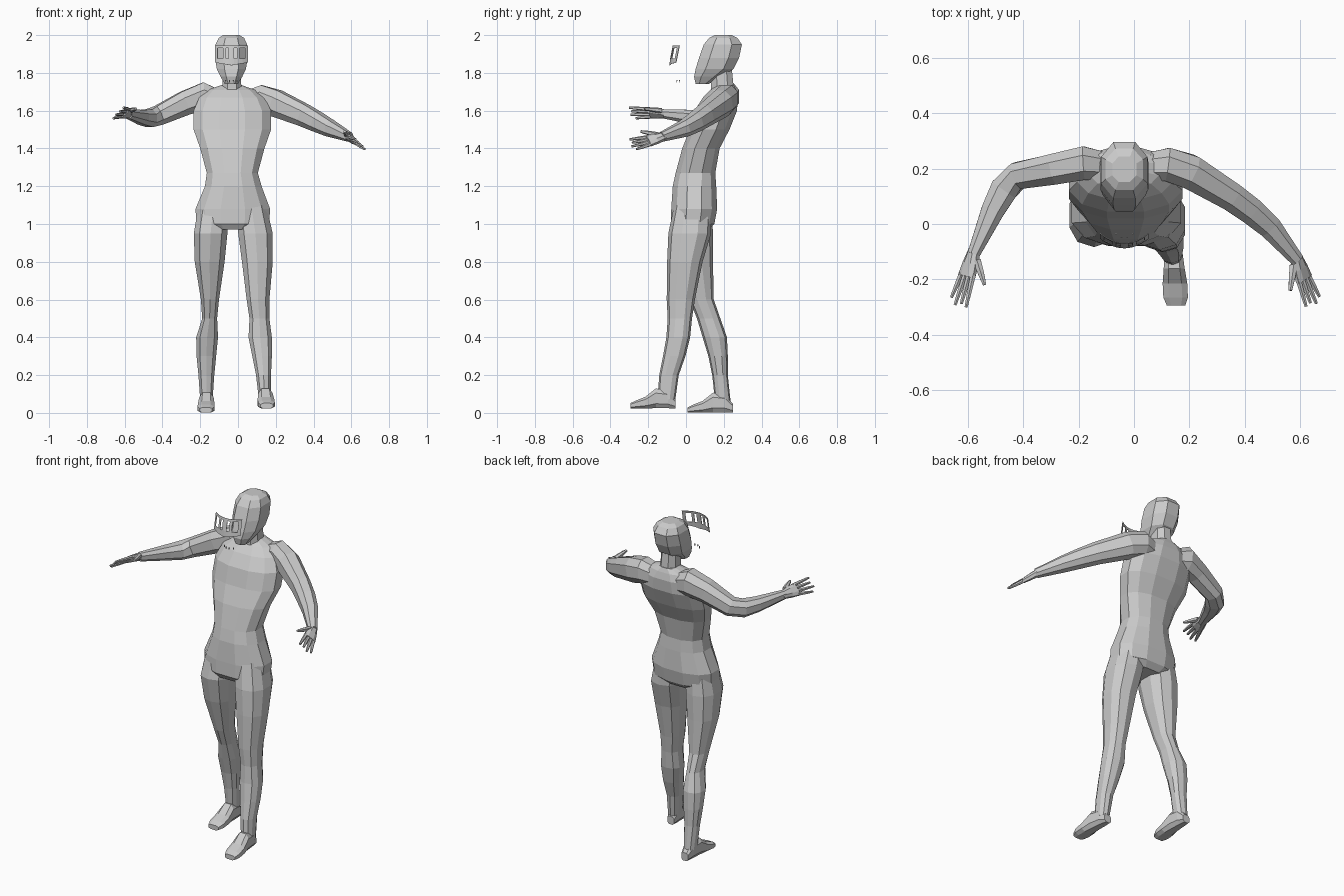
import bpy, bmesh, math
from mathutils import Vector as V

if "Cube" in bpy.data.objects:
    bpy.data.objects.remove(bpy.data.objects["Cube"])


def loft(name, rings):
    """Closed flat-faced skin through a list of point rings."""
    bm = bmesh.new()
    vs = [[bm.verts.new(p) for p in r] for r in rings]
    n = len(vs[0])
    for a, b in zip(vs, vs[1:]):
        for i in range(n):
            j = (i + 1) % n
            bm.faces.new((a[i], a[j], b[j], b[i]))
    bm.faces.new(vs[0][::-1])
    bm.faces.new(vs[-1])
    bmesh.ops.recalc_face_normals(bm, faces=bm.faces)
    me = bpy.data.meshes.new(name)
    bm.to_mesh(me)
    bm.free()
    ob = bpy.data.objects.new(name, me)
    bpy.context.collection.objects.link(ob)
    return ob


def ring(c, u, v, n, power=0.85):
    """Rounded ring about c with half axes u and v."""
    pts = []
    for k in range(n):
        a = 2 * math.pi * (k + 0.5) / n
        s, t = math.cos(a), math.sin(a)
        s = math.copysign(abs(s) ** power, s)
        t = math.copysign(abs(t) ** power, t)
        pts.append(c + u * s + v * t)
    return pts


def stack(name, rows, n=10):
    """Loft of horizontal rings given as (z, x0, x1, y0, y1)."""
    return loft(name, [ring(V(((a + b) / 2, (c + d) / 2, z)), V(((b - a) / 2 * 1.03, 0, 0)),
                            V((0, (d - c) / 2 * 1.03, 0)), n) for z, a, b, c, d in rows])


def tube(name, path, n=8, side=None):
    """Loft along a path of (x, y, z, half width, half height)."""
    P = [V(p[:3]) for p in path]
    rings = []
    for i, p in enumerate(path):
        t = (P[min(i + 1, len(P) - 1)] - P[max(i - 1, 0)]).normalized()
        s = side if side else t.cross(V((0, 0, 1)))
        s = (s - t * s.dot(t)).normalized()
        rings.append(ring(P[i], s * p[3], s.cross(t) * p[4], n))
    return loft(name, rings)


# torso
body = stack("body", [
    (0.97, -.17, .11, -.06, .12), (1.00, -.22, .165, -.08, .15), (1.08, -.225, .17, -.078, .165),
    (1.20, -.175, .125, -.07, .16), (1.27, -.165, .105, -.055, .155), (1.40, -.20, .14, -.02, .178),
    (1.50, -.235, .175, .02, .23), (1.60, -.235, .175, .045, .27), (1.67, -.205, .14, .09, .275),
    (1.71, -.16, .09, .13, .265), (1.735, -.09, .02, .16, .255)], 12)
parts = []

# neck and head
parts.append(stack("neck", [(1.62, -.095, .03, .12, .26), (1.72, -.085, .02, .13, .255),
                            (1.82, -.08, .015, .13, .245)], 8))
parts.append(stack("head", [
    (1.74, -.07, .00, .05, .12), (1.78, -.095, .025, .04, .19), (1.82, -.115, .045, .047, .255),
    (1.88, -.125, .055, .065, .285), (1.95, -.122, .052, .09, .30), (1.985, -.105, .035, .12, .275),
    (2.0, -.08, .01, .15, .245)], 8))

# legs
parts.append(stack("leading_leg", [
    (1.10, -.01, .15, -.06, .13), (0.95, .00, .185, -.09, .13), (0.80, .02, .185, -.097, .085),
    (0.60, .045, .167, -.10, .045), (0.50, .06, .167, -.095, .03), (0.40, .055, .18, -.102, .02),
    (0.30, .075, .18, -.12, -.005), (0.20, .095, .175, -.14, -.04), (0.07, .11, .175, -.15, -.058)]))
parts.append(stack("trailing_leg", [
    (1.10, -.21, -.05, -.05, .13), (0.95, -.235, -.055, -.08, .14), (0.80, -.23, -.07, -.045, .14),
    (0.60, -.197, -.10, .02, .145), (0.50, -.19, -.11, .06, .18), (0.40, -.222, -.105, .09, .215),
    (0.30, -.22, -.115, .12, .22), (0.20, -.21, -.125, .14, .22), (0.06, -.20, -.135, .155, .235)]))


# feet: rows are distance behind toe, half width, height of the top
def foot(name, x, toe_y, base, turn):
    rows = [(0, .035, .03), (.03, .047, .045), (.08, .047, .065), (.135, .04, .11),
            (.20, .034, .10), (.24, .024, .05)]
    return loft(name, [ring(V((x + turn * (.24 - d), toe_y + d, base + h / 2)), V((w, 0, 0)),
                            V((0, 0, h / 2)), 8, .7) for d, w, h in rows])


parts.append(foot("leading_foot", .14, -.295, .022, .05))
parts.append(foot("trailing_foot", -.165, .008, .0, -.02))

# arms
parts.append(tube("left_arm", [
    (.05, .21, 1.65, .05, .06), (.12, .215, 1.665, .065, .075), (.20, .19, 1.64, .066, .075),
    (.35, .10, 1.575, .055, .062), (.42, .05, 1.54, .052, .055), (.49, -.01, 1.505, .045, .046),
    (.59, -.13, 1.46, .026, .026)]))
parts.append(tube("right_arm", [
    (-.10, .21, 1.65, .05, .06), (-.18, .22, 1.675, .065, .08), (-.28, .20, 1.64, .06, .068),
    (-.42, .175, 1.575, .052, .055), (-.47, .125, 1.56, .054, .05), (-.51, .05, 1.565, .045, .042),
    (-.58, -.11, 1.582, .024, .026)]))

# weld the body parts into one skin
bpy.context.view_layer.objects.active = body
for p in parts:
    m = body.modifiers.new("weld", 'BOOLEAN')
    m.operation, m.solver, m.object = 'UNION', 'EXACT', p
    bpy.ops.object.modifier_apply(modifier=m.name)
    bpy.data.objects.remove(p)


# hands: palm, four fingers and a thumb
def hand(name, wrist, knuckle, tip, thumb, spread):
    w, k, t, th = V(wrist), V(knuckle), V(tip), V(thumb)
    mid = w.lerp(k, .5)
    tube(name + "_palm", [(*w.lerp(k, -.1), .022, .022), (*mid, .034, .019), (*k, .04, .014)], 8, spread)
    for i in range(4):
        f = (i - 1.5) / 1.5
        a = k + spread * f * .7
        b = t + spread * f - (t - k) * (.0, .08, .0, .22)[3 - i if i else 3]
        tube(f"{name}_finger_{i + 1}", [(*a.lerp(b, -.1), .011, .011),
                                        (*a.lerp(b, .5), .009, .009), (*b, .006, .006)], 6)
    root = w.lerp(k, .3) + spread * .6
    tube(name + "_thumb", [(*root, .016, .014), (*root.lerp(th, .5), .013, .012),
                           (*th, .007, .007)], 6)


hand("left_hand", (.585, -.12, 1.462), (.615, -.20, 1.44), (.65, -.29, 1.42),
     (.565, -.24, 1.49), V((-.028, -.008, .028)))
hand("right_hand", (-.578, -.10, 1.582), (-.605, -.19, 1.588), (-.637, -.295, 1.588),
     (-.54, -.22, 1.61), V((.03, -.006, .028)))

# floating eye band: curved strip with openings
COLS, HEIGHTS = 12, (1.945, 1.932, 1.875, 1.855)
bm = bmesh.new()
grid = []
for r, z in enumerate(HEIGHTS):
    row = []
    for c in range(COLS + 1):
        f = 2 * c / COLS - 1
        drop = .015 * (1 - abs(f)) if r == 3 else 0
        row.append(bm.verts.new((-.035 + .088 * f, -.07 + .035 * f * f - .2 * (1.945 - z), z - drop)))
    grid.append(row)
for r in range(3):
    for c in range(COLS):
        if r == 1 and c in (1, 2, 4, 7, 9, 10):
            continue
        bm.faces.new((grid[r][c], grid[r + 1][c], grid[r + 1][c + 1], grid[r][c + 1]))
me = bpy.data.meshes.new("eye_band")
bm.to_mesh(me)
bm.free()
band = bpy.data.objects.new("eye_band", me)
bpy.context.collection.objects.link(band)
band.modifiers.new("thickness", 'SOLIDIFY').thickness = .003

# small floating teeth
for i in range(4):
    x = -.065 + .02 * i
    y = -.055 + .02 * abs(i - 1.5) / 1.5
    tube(f"tooth_{i + 1}", [(x, y, 1.762, .004, .003), (x, y, 1.75, .002, .002)], 4, V((1, 0, 0)))
